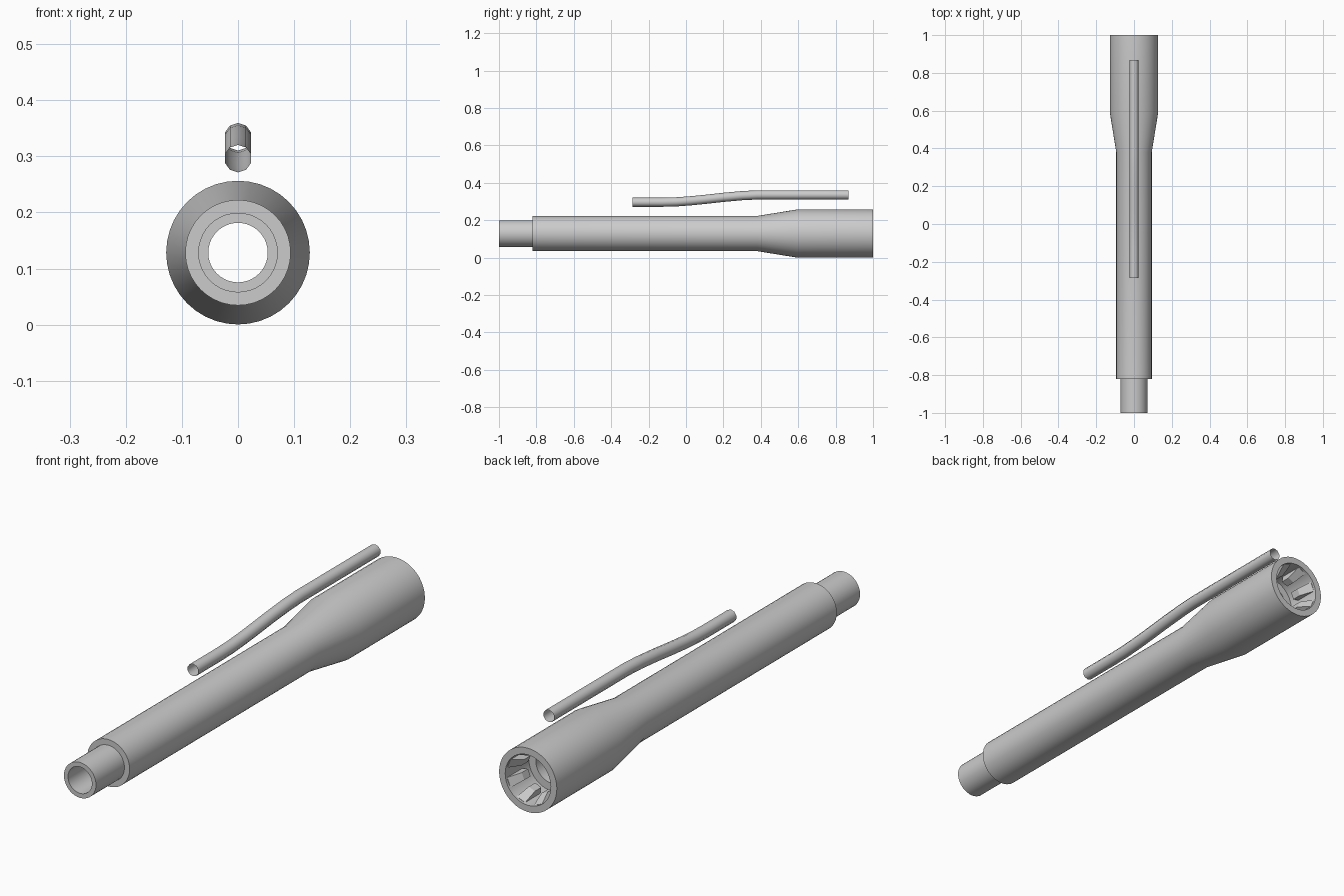
import bpy, bmesh, math
from mathutils import Vector

if "Cube" in bpy.data.objects:
    bpy.data.objects.remove(bpy.data.objects["Cube"])

CZ = 0.1285   # height of the barrel axis

steel = bpy.data.materials.new("grey_steel")
steel.diffuse_color = (0.6, 0.6, 0.6, 1)
steel.use_nodes = True
steel.node_tree.nodes["Principled BSDF"].inputs["Base Color"].default_value = steel.diffuse_color


def finish(name, bm, smooth=True):
    bmesh.ops.recalc_face_normals(bm, faces=bm.faces[:])
    mesh = bpy.data.meshes.new(name)
    bm.to_mesh(mesh)
    bm.free()
    ob = bpy.data.objects.new(name, mesh)
    bpy.context.collection.objects.link(ob)
    mesh.materials.append(steel)
    if smooth:
        bpy.ops.object.select_all(action='DESELECT')
        ob.select_set(True)
        bpy.context.view_layer.objects.active = ob
        bpy.ops.object.shade_smooth_by_angle(angle=math.radians(40))
    return ob


def loft(name, rings, closed):
    """Skin a list of equal-sized rings of points."""
    bm = bmesh.new()
    rows = [[bm.verts.new(p) for p in ring] for ring in rings]
    n = len(rows[0])
    for i in range(len(rows) if closed else len(rows) - 1):
        a, b = rows[i], rows[(i + 1) % len(rows)]
        for j in range(n):
            k = (j + 1) % n
            bm.faces.new((a[j], a[k], b[k], b[j]))
    return finish(name, bm)


def ring(y, r, z, n):
    return [(r * math.sin(2 * math.pi * j / n), y, z + r * math.cos(2 * math.pi * j / n))
            for j in range(n)]


# Barrel: closed (y, radius) profile of outside, rear chamber and bore
profile = [(-1, 0.071), (-0.82, 0.071), (-0.82, 0.094), (0.38, 0.094),
           (0.59, 0.128), (1, 0.128), (1, 0.101), (0.85, 0.101),
           (0.85, 0.070), (0.80, 0.070), (0.80, 0.053), (-1, 0.053)]
loft("barrel", [ring(y, r, CZ, 40) for y, r in profile], True)

# Gas tube: open ten-sided tube with a gentle bend
path = [(-0.285, 0.296), (-0.13, 0.296), (-0.05, 0.298), (0.03, 0.304), (0.1, 0.311),
        (0.2, 0.322), (0.3, 0.331), (0.38, 0.335), (0.868, 0.335)]
loft("gas_tube", [ring(y, 0.0245, z, 10) for y, z in path], False)

# Locking lugs: sloped wedges around the rear chamber
bm = bmesh.new()
side = [(0.99, 0.104), (0.99, 0.099), (0.935, 0.073), (0.895, 0.073), (0.895, 0.104)]
for i in range(8):
    a = 2 * math.pi * (i + 0.5) / 8
    out = Vector((math.sin(a), 0, math.cos(a)))
    across = Vector((math.cos(a), 0, -math.sin(a)))
    caps = []
    for s in (-1, 1):
        caps.append([bm.verts.new(out * r + across * (s * 0.20 * r) + Vector((0, y, CZ)))
                     for y, r in side])
        bm.faces.new(caps[-1])
    for j in range(len(side)):
        k = (j + 1) % len(side)
        bm.faces.new((caps[0][j], caps[0][k], caps[1][k], caps[1][j]))
finish("locking_lugs", bm, smooth=False)
